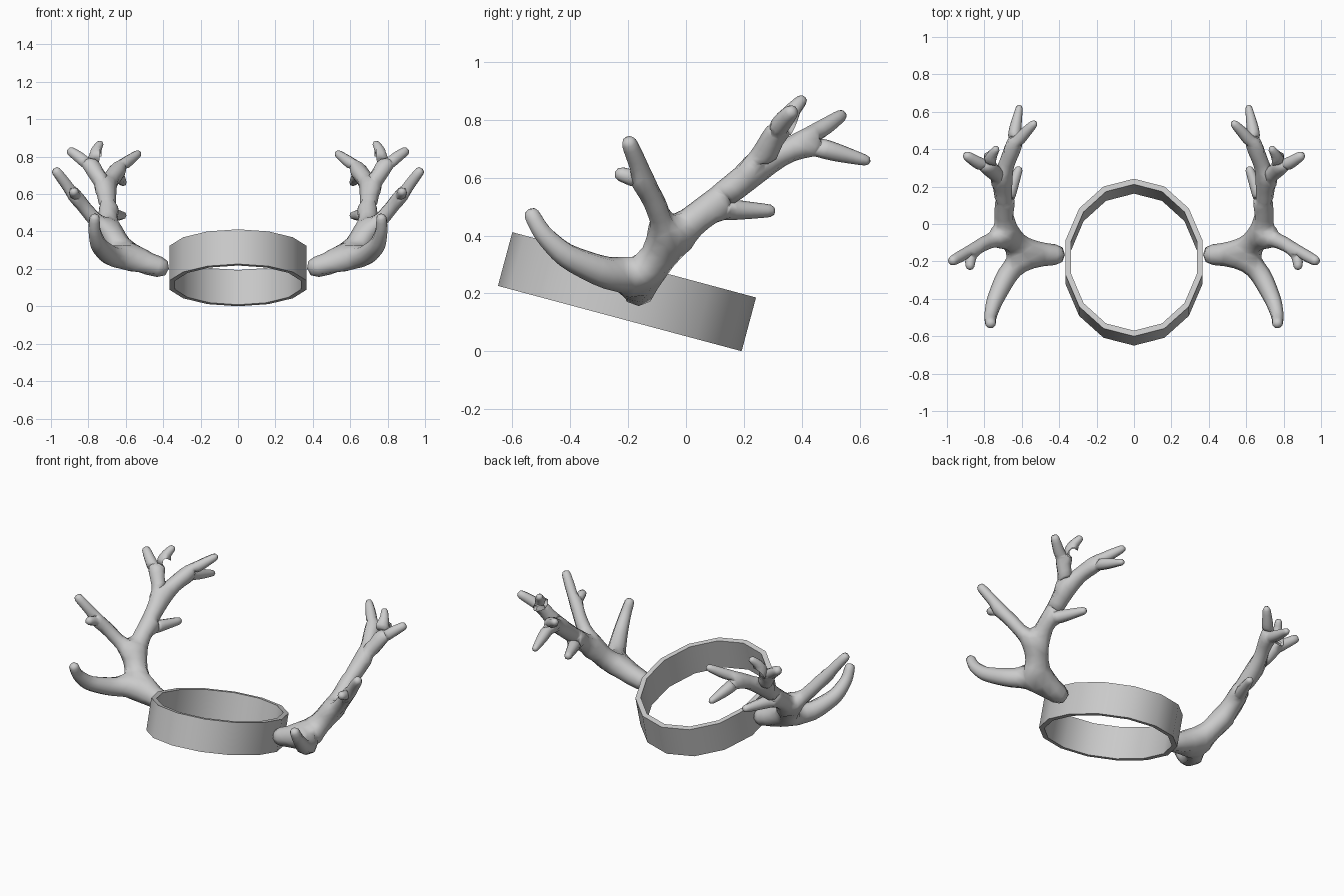
import bpy, bmesh, math
from mathutils import Matrix

if "Cube" in bpy.data.objects:
    bpy.data.objects.remove(bpy.data.objects["Cube"])


def finish(obj, angle):
    bpy.ops.object.select_all(action='DESELECT')
    bpy.context.view_layer.objects.active = obj
    obj.select_set(True)
    bpy.ops.object.shade_smooth_by_angle(angle=math.radians(angle))


# Tilted oval headband, 14 sides
SIDES, H = 14, 0.096
bm = bmesh.new()
rings = []
for rx, ry, z in ((0.375, 0.436, -H), (0.375, 0.436, H), (0.345, 0.405, H), (0.345, 0.405, -H)):
    rings.append([bm.verts.new((rx * math.sin(2 * math.pi * i / SIDES),
                                ry * math.cos(2 * math.pi * i / SIDES), z)) for i in range(SIDES)])
for k in range(4):
    a, b = rings[k], rings[(k + 1) % 4]
    for i in range(SIDES):
        j = (i + 1) % SIDES
        bm.faces.new((a[i], a[j], b[j], b[i]))
bmesh.ops.recalc_face_normals(bm, faces=bm.faces)
bm.transform(Matrix.Translation((0, -0.204, 0.206)) @ Matrix.Rotation(math.radians(-15), 4, 'X'))
me = bpy.data.meshes.new("headband")
bm.to_mesh(me)
bm.free()
band = bpy.data.objects.new("headband", me)
bpy.context.collection.objects.link(band)
finish(band, 40)

# Antler skeleton: (x, y, z, radius); each branch starts at an existing node
beam = [(0.36, -0.165, 0.20, 0.064), (0.47, -0.165, 0.215, 0.066), (0.59, -0.15, 0.265, 0.078),
        (0.68, -0.05, 0.385, 0.072), (0.70, 0.07, 0.495, 0.058), (0.70, 0.25, 0.63, 0.056),
        (0.655, 0.395, 0.725, 0.046), (0.59, 0.48, 0.775, 0.034), (0.522, 0.55, 0.825, 0.022)]
branches = [
    # front tine
    (2, [(0.68, -0.27, 0.265, 0.062), (0.75, -0.42, 0.33, 0.047), (0.77, -0.50, 0.41, 0.036),
         (0.765, -0.545, 0.495, 0.03)]),
    # outer tine with its spur
    (3, [(0.755, -0.08, 0.45, 0.046), (0.86, -0.135, 0.575, 0.040), (0.985, -0.205, 0.74, 0.028)]),
    (10 + 5, [(0.877, -0.20, 0.605, 0.03), (0.878, -0.25, 0.62, 0.026)]),
    # rear tine
    (4, [(0.655, 0.19, 0.488, 0.036), (0.61, 0.31, 0.485, 0.022)]),
    # upper tine with its spur
    (5, [(0.78, 0.295, 0.73, 0.046), (0.84, 0.33, 0.79, 0.036), (0.91, 0.375, 0.84, 0.026)]),
    # lower fork of the beam end
    (6, [(0.635, 0.51, 0.69, 0.036), (0.61, 0.64, 0.655, 0.018)]),
]
nodes, edges = list(beam), [(i, i + 1) for i in range(len(beam) - 1)]


def grow(start, pts):
    prev = start
    for p in pts:
        nodes.append(p)
        edges.append((prev, len(nodes) - 1))
        prev = len(nodes) - 1
    return prev


grow(*branches[0])
outer_end = grow(*branches[1])
grow(outer_end - 1, branches[2][1])
grow(*branches[3])
upper_end = grow(*branches[4])
grow(upper_end - 2, [(0.765, 0.36, 0.825, 0.032), (0.73, 0.412, 0.88, 0.02)])
grow(*branches[5])

# Both antlers: skinned skeleton, rounded and mirrored
me = bpy.data.meshes.new("antlers")
me.from_pydata([n[:3] for n in nodes], edges, [])
antlers = bpy.data.objects.new("antlers", me)
bpy.context.collection.objects.link(antlers)
skin = antlers.modifiers.new("skin", 'SKIN')
skin.branch_smoothing = 0.3
skin.use_smooth_shade = True
bm = bmesh.new()
bm.from_mesh(me)
layer = bm.verts.layers.skin.verify()
bm.verts.ensure_lookup_table()
for i, v in enumerate(bm.verts):
    v[layer].radius = (nodes[i][3], nodes[i][3])
    v[layer].use_root = i == 0
bm.to_mesh(me)
bm.free()
sub = antlers.modifiers.new("round", 'SUBSURF')
sub.levels = sub.render_levels = 1
mir = antlers.modifiers.new("mirror", 'MIRROR')
mir.use_axis = (True, False, False)
mir.use_mirror_merge = False
